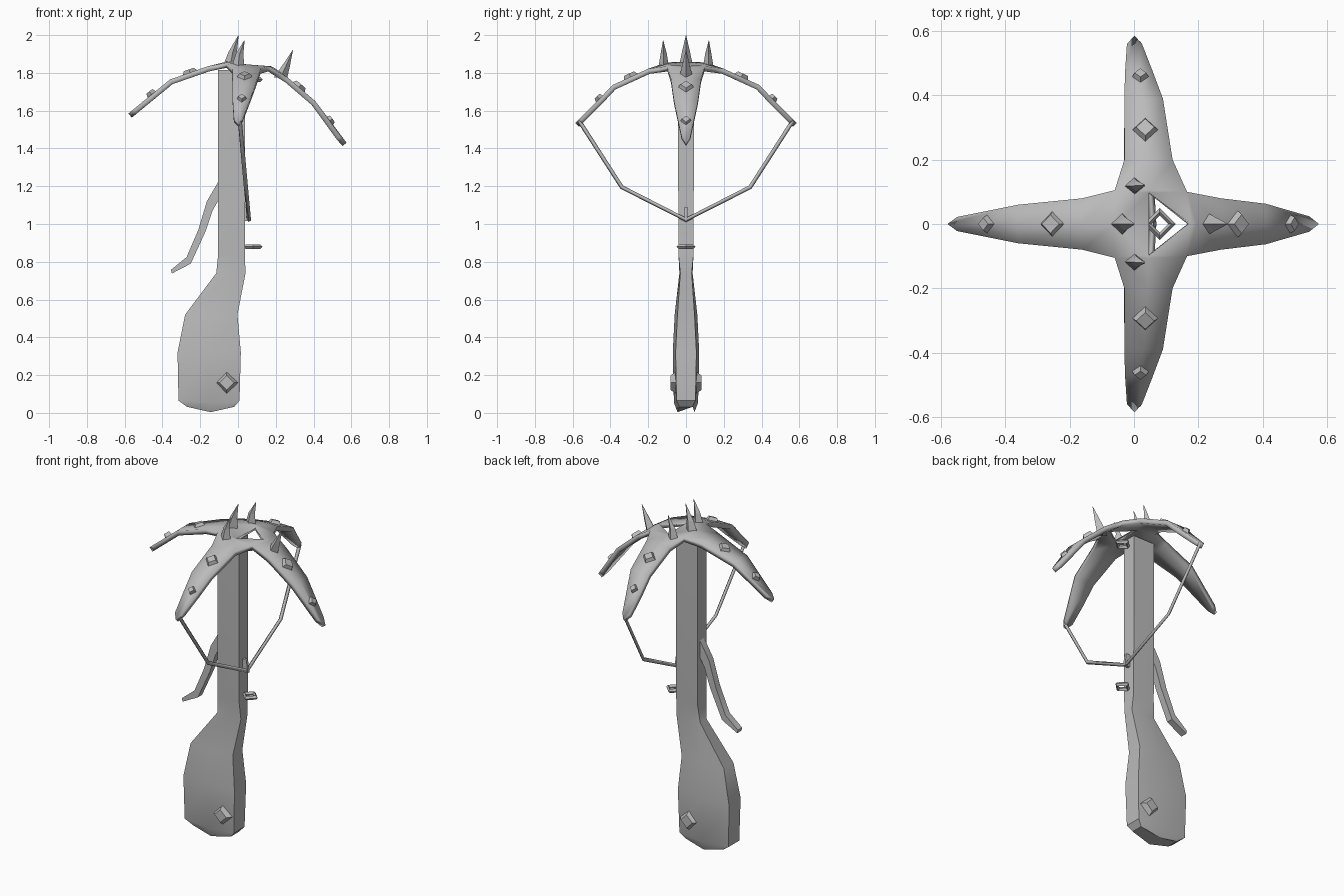
import bpy, bmesh, math
from mathutils import Vector

old = bpy.data.objects.get("Cube")
if old:
    bpy.data.objects.remove(old, do_unlink=True)

grey = bpy.data.materials.new("plain grey")
grey.use_nodes = True
GREY = (0.5, 0.5, 0.5, 1)
grey.diffuse_color = GREY
grey.node_tree.nodes["Principled BSDF"].inputs["Base Color"].default_value = GREY


def finish(name, bm, smooth=0):
    """Turn a bmesh into a named grey object."""
    mesh = bpy.data.meshes.new(name)
    bm.to_mesh(mesh)
    bm.free()
    mesh.materials.append(grey)
    if smooth:
        mesh.polygons.foreach_set("use_smooth", [True] * len(mesh.polygons))
        mesh.set_sharp_from_angle(angle=math.radians(smooth))
    obj = bpy.data.objects.new(name, mesh)
    bpy.context.collection.objects.link(obj)
    return obj


def loft(name, rings, smooth=0):
    """Skin a row of equal-sized rings and cap both ends."""
    bm = bmesh.new()
    loops = [[bm.verts.new(p) for p in ring] for ring in rings]
    n = len(loops[0])
    for a, b in zip(loops, loops[1:]):
        for i in range(n):
            j = (i + 1) % n
            bm.faces.new((a[i], a[j], b[j], b[i]))
    bm.faces.new(loops[0])
    bm.faces.new(loops[-1])
    bmesh.ops.recalc_face_normals(bm, faces=bm.faces)
    return finish(name, bm, smooth)


# Stock: back x, front x, edge half-width, middle half-width, z
def stock_ring(xb, xf, edge, mid, z, dip=0):
    xm = (xb + xf) / 2
    return [(xb, -edge, z), (xm, -mid, z - dip), (xf, -edge, z),
            (xf, edge, z), (xm, mid, z - dip), (xb, edge, z)]


loft("stock", [
    stock_ring(-0.27, -0.02, 0.035, 0.045, 0.032, 0.028),
    stock_ring(-0.315, 0.008, 0.05, 0.064, 0.065, 0.01),
    stock_ring(-0.32, 0.015, 0.055, 0.07, 0.32),
    stock_ring(-0.28, -0.003, 0.045, 0.06, 0.52),
    stock_ring(-0.115, 0.04, 0.03, 0.035, 0.74),
    stock_ring(-0.105, 0.036, 0.04, 0.04, 0.84),
    stock_ring(-0.105, 0.036, 0.043, 0.043, 1.815),
], 35)

# Canopy: centre plate with a triangular opening and four drooping arms
A, D = (-0.06, 0.105, 1.855), (-0.06, -0.105, 1.855)
B, C = (0.165, 0.1, 1.835), (0.165, -0.1, 1.835)
N, S = (0.045, 0.106, 1.845), (0.045, -0.106, 1.845)
L, M = (-0.06, 0, 1.86), (0.195, 0, 1.825)
P, R, Q = (0.047, 0.097, 1.845), (0.047, -0.097, 1.845), (0.176, 0, 1.835)
faces = [(A, N, P), (P, N, B), (P, B, Q), (Q, B, M), (Q, M, C),
         (Q, C, R), (R, C, S), (R, S, D), (A, P, R, D, L)]


def x_row(x, half, z, tip=0, drop=0):
    return [(x, half, z), (x + tip, 0, z - drop), (x, -half, z)]


def y_row(side, y, x0, x1, z, tip=0, drop=0):
    return [(x0, side * y, z), ((x0 + x1) / 2, side * (y + tip), z - drop), (x1, side * y, z)]


arms = [
    [(B, M, C), x_row(0.27, 0.08, 1.77), x_row(0.41, 0.063, 1.65),
     x_row(0.545, 0.024, 1.465, 0.03, 0.035)],
    [(A, L, D), x_row(-0.16, 0.08, 1.835), x_row(-0.36, 0.06, 1.765),
     x_row(-0.55, 0.022, 1.61, -0.03, 0.025)],
]
for side, root in ((1, (A, N, B)), (-1, (D, S, C))):
    arms.append([root, y_row(side, 0.2, -0.03, 0.12, 1.822),
                 y_row(side, 0.39, -0.03, 0.09, 1.735),
                 y_row(side, 0.47, -0.028, 0.06, 1.65),
                 y_row(side, 0.56, -0.022, 0.025, 1.56, 0.026, 0.025)])
for rows in arms:
    for a, b in zip(rows, rows[1:]):
        faces += [(a[i], a[i + 1], b[i + 1], b[i]) for i in (0, 1)]

bm = bmesh.new()
for f in faces:
    bm.faces.new([bm.verts.new(p) for p in f])
bmesh.ops.remove_doubles(bm, verts=bm.verts, dist=0.0005)
bmesh.ops.recalc_face_normals(bm, faces=bm.faces)
if sum(f.normal.z for f in bm.faces) < 0:
    bmesh.ops.reverse_faces(bm, faces=bm.faces)
canopy = finish("canopy", bm, 40)
solid = canopy.modifiers.new("thickness", "SOLIDIFY")
solid.thickness = 0.028
solid.offset = -1


# Studs: four-sided bevelled gems lying on a surface
def stud(name, loc, normal, radius):
    bm = bmesh.new()
    bmesh.ops.create_cone(bm, cap_ends=True, segments=4, radius1=radius,
                          radius2=radius * 0.62, depth=0.03)
    obj = finish(name, bm)
    obj.location = loc
    obj.rotation_euler = Vector(normal).to_track_quat("Z", "Y").to_euler()


stud("right_arm_inner_stud", (-0.255, 0, 1.804), (-0.35, 0, 1), 0.046)
stud("right_arm_outer_stud", (-0.46, 0, 1.69), (-0.8, 0, 1), 0.032)
stud("left_arm_inner_stud", (0.325, 0, 1.728), (0.86, 0, 1), 0.048)
stud("left_arm_outer_stud", (0.488, 0, 1.548), (1.37, 0, 1), 0.034)
for side, label in ((-1, "front"), (1, "back")):
    stud(label + "_arm_inner_stud", (0.035, side * 0.295, 1.783), (0, side * 0.46, 1), 0.046)
    stud(label + "_arm_outer_stud", (0.02, side * 0.46, 1.665), (0, side, 1), 0.03)
    stud(label + "_butt_stud", (-0.06, side * 0.066, 0.16), (0, side, 0), 0.062)


# Spikes: curved four-sided thorns, each centre given as a point
def spike(name, base, mid, tip, rx, ry):
    rings = []
    for (x, y, z), k in ((base, 1), (mid, 0.6), (tip, 0.03)):
        rings.append([(x - rx * k, y, z), (x, y - ry * k, z),
                      (x + rx * k, y, z), (x, y + ry * k, z)])
    loft(name, rings)


spike("right_spike", (-0.04, 0, 1.84), (-0.028, 0, 1.91), (0.002, 0, 1.998), 0.038, 0.036)
spike("left_spike", (0.225, 0, 1.775), (0.253, 0, 1.835), (0.29, 0, 1.92), 0.036, 0.036)
for side, label in ((-1, "front"), (1, "back")):
    spike(label + "_spike", (0, side * 0.118, 1.83), (0.008, side * 0.118, 1.9),
          (0.034, side * 0.121, 1.972), 0.034, 0.028)

# Lever: outer and inner edge points in the x-z plane
lever = [((-0.095, 1.24), (-0.095, 1.14)), ((-0.165, 1.12), (-0.135, 1.07)),
         ((-0.21, 0.97), (-0.172, 0.96)), ((-0.272, 0.825), (-0.25, 0.79)),
         ((-0.355, 0.757), (-0.35, 0.738))]
loft("lever", [[(o[0], -0.02, o[1]), (o[0], 0.02, o[1]),
                (i[0], 0.02, i[1]), (i[0], -0.02, i[1])] for o, i in lever], 35)

# Guide rings in front of the stock
for name, z in (("lower_ring", 0.88), ("upper_ring", 1.765)):
    bpy.ops.mesh.primitive_torus_add(major_segments=4, minor_segments=4,
                                     major_radius=0.038, minor_radius=0.012,
                                     location=(0.08, 0, z))
    ring = bpy.context.object
    ring.name = name
    ring.data.materials.append(grey)

# Bowstring strung between the front and back arm tips
cord = bpy.data.curves.new("bowstring", "CURVE")
cord.dimensions = "3D"
cord.bevel_depth = 0.011
cord.bevel_resolution = 0
cord.use_fill_caps = True
line = cord.splines.new("POLY")
path = [(0.01, -0.565, 1.545), (0.042, -0.34, 1.195), (0.058, 0, 1.022),
        (0.042, 0.34, 1.195), (0.01, 0.565, 1.545)]
line.points.add(len(path) - 1)
for point, co in zip(line.points, path):
    point.co = (*co, 1)
cord.materials.append(grey)
bpy.context.collection.objects.link(bpy.data.objects.new("bowstring", cord))

# Nock that holds the string against the stock
loft("nock", [[(0.03, -0.008, z), (x, -0.008, z), (x, 0.008, z), (0.03, 0.008, z)]
              for x, z in ((0.07, 1.015), (0.06, 1.09))])
